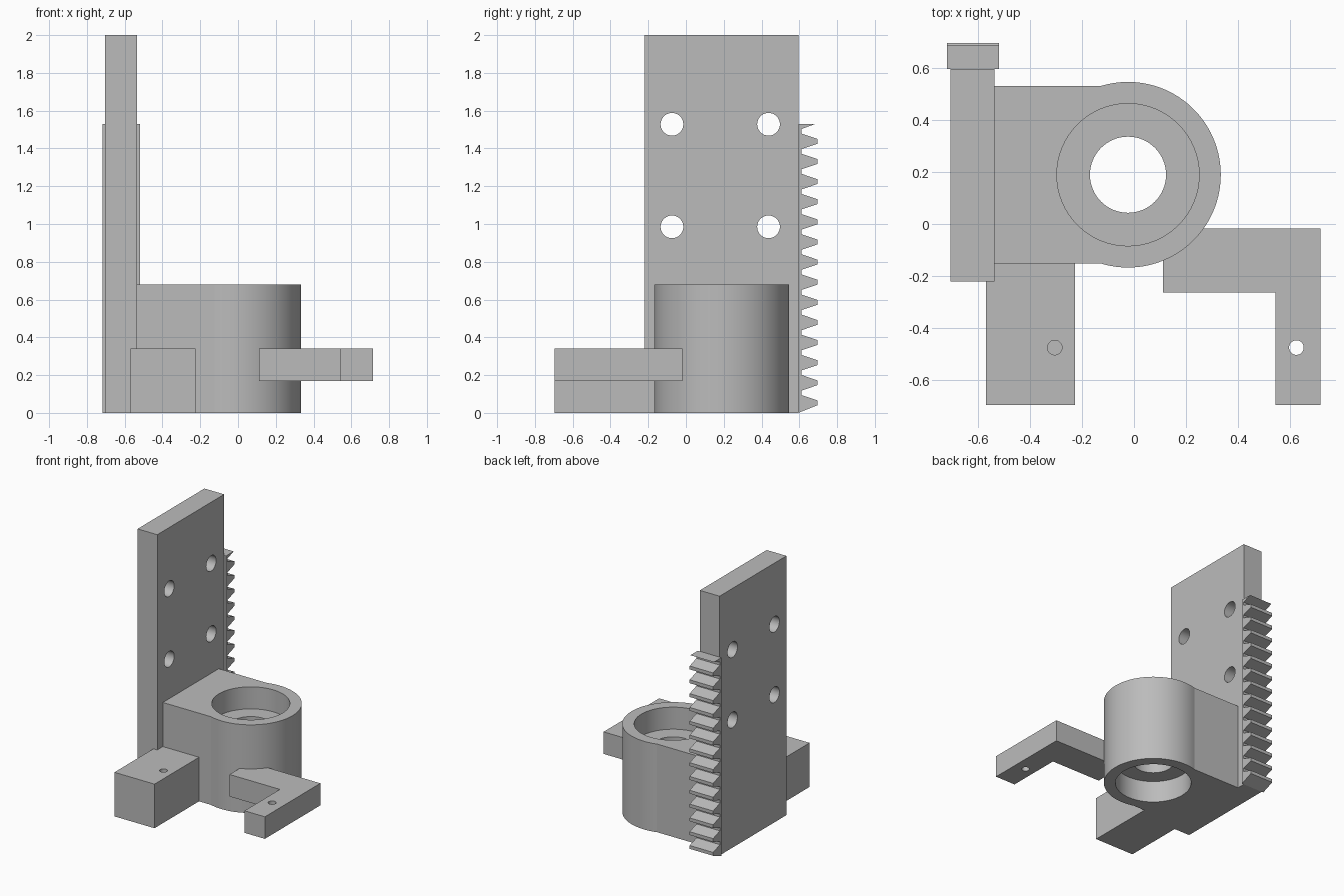
import bpy, bmesh, math
from mathutils import Vector

cube = bpy.data.objects.get("Cube")
if cube:
    bpy.data.objects.remove(cube, do_unlink=True)

grey = bpy.data.materials.new("plain grey")
grey.use_nodes = True
grey.diffuse_color = (0.5, 0.5, 0.5, 1)
grey.node_tree.nodes["Principled BSDF"].inputs["Base Color"].default_value = (0.5, 0.5, 0.5, 1)


def extrude(name, outline, start, end, axis="z"):
    """Extrude a 2D outline: (x, y) along z, or (y, z) along x."""
    bm = bmesh.new()
    place = (lambda p: (p[0], p[1], start)) if axis == "z" else (lambda p: (start, p[0], p[1]))
    face = bm.faces.new([bm.verts.new(place(p)) for p in outline])
    top = bmesh.ops.extrude_face_region(bm, geom=[face])
    step = Vector((0, 0, end - start)) if axis == "z" else Vector((end - start, 0, 0))
    bmesh.ops.translate(bm, vec=step, verts=[v for v in top["geom"] if isinstance(v, bmesh.types.BMVert)])
    bmesh.ops.recalc_face_normals(bm, faces=bm.faces)
    mesh = bpy.data.meshes.new(name)
    bm.to_mesh(mesh)
    bm.free()
    mesh.materials.append(grey)
    obj = bpy.data.objects.new(name, mesh)
    bpy.context.collection.objects.link(obj)
    return obj


def rect(x0, x1, y0, y1):
    return [(x0, y0), (x1, y0), (x1, y1), (x0, y1)]


def arc(cx, cy, r, a0=0.0, a1=math.tau, n=64, closed=True):
    count = n if closed else n + 1
    return [(cx + r * math.cos(a0 + (a1 - a0) * i / n),
             cy + r * math.sin(a0 + (a1 - a0) * i / n)) for i in range(count)]


def cut(obj, cx, cy, r, start, end, axis="z"):
    """Drill a round hole."""
    cutter = extrude("cutter", arc(cx, cy, r), start, end, axis)
    cutter.hide_render = True
    mod = obj.modifiers.new("hole", "BOOLEAN")
    mod.operation, mod.solver, mod.object = "DIFFERENCE", "EXACT", cutter
    bpy.context.view_layer.objects.active = obj
    bpy.ops.object.modifier_apply(modifier=mod.name)
    bpy.data.objects.remove(cutter, do_unlink=True)


# Tall mounting plate with four bolt holes
plate = extrude("mounting_plate", rect(-0.703, -0.535, -0.22, 0.595), 0, 2)
for y in (-0.074, 0.437):
    for z in (0.985, 1.528):
        cut(plate, y, z, 0.06, -0.8, -0.4, "x")

# Toothed rack on the back edge of the plate; the top tooth is cut off
BASE, ROOT, TIP = 0.595, 0.612, 0.695
PITCH, FIRST, RACK_TOP = 0.1065, 0.053, 1.53
profile = [(BASE, 0)]
for i in range(14):
    mid = FIRST + i * PITCH
    if i:
        profile.append((ROOT, mid - 0.041))
    profile += [(TIP, mid - 0.013), (TIP, mid + 0.013), (ROOT, mid + 0.041)]
profile += [(ROOT, FIRST + 14 * PITCH - 0.041), (0.686, RACK_TOP), (BASE, RACK_TOP)]
rack = extrude("gear_rack", profile, -0.718, -0.518, "x")

# Round housing joined to the plate by a flat-sided arm
CX, CY, R = -0.023, 0.189, 0.356
HEIGHT, STEP = 0.68, 0.17
a = math.pi - math.asin(0.341 / R)
outline = arc(CX, CY, R, -a, a, 64, closed=False)
outline += [(-0.535, CY + 0.341), (-0.535, CY - 0.341)]
housing = extrude("bearing_housing", outline, 0, HEIGHT)
cut(housing, CX, CY, 0.146, -0.1, 0.8)
cut(housing, CX, CY, 0.273, HEIGHT - STEP, 0.8)
cut(housing, CX, CY, 0.273, -0.1, STEP)

# Front block with a blind screw hole
block = extrude("front_block", rect(-0.568, -0.226, -0.695, -0.148), 0, 0.34)
cut(block, -0.304, -0.474, 0.028, 0.14, 0.5)

# L-shaped bracket, trimmed to the housing, with a through hole
bracket = extrude("side_bracket", [
    (0.112, -0.263), (0.542, -0.263), (0.542, -0.695),
    (0.716, -0.695), (0.716, -0.018), (0.112, -0.018)], STEP, 0.34)
cut(bracket, CX, CY, R - 0.004, 0, 0.6)
cut(bracket, 0.623, -0.474, 0.028, 0, 0.6)

# Smooth round walls, crisp corners
bpy.ops.object.select_all(action="DESELECT")
for obj in (plate, rack, housing, block, bracket):
    obj.select_set(True)
bpy.context.view_layer.objects.active = plate
bpy.ops.object.shade_smooth_by_angle(angle=math.radians(14))
